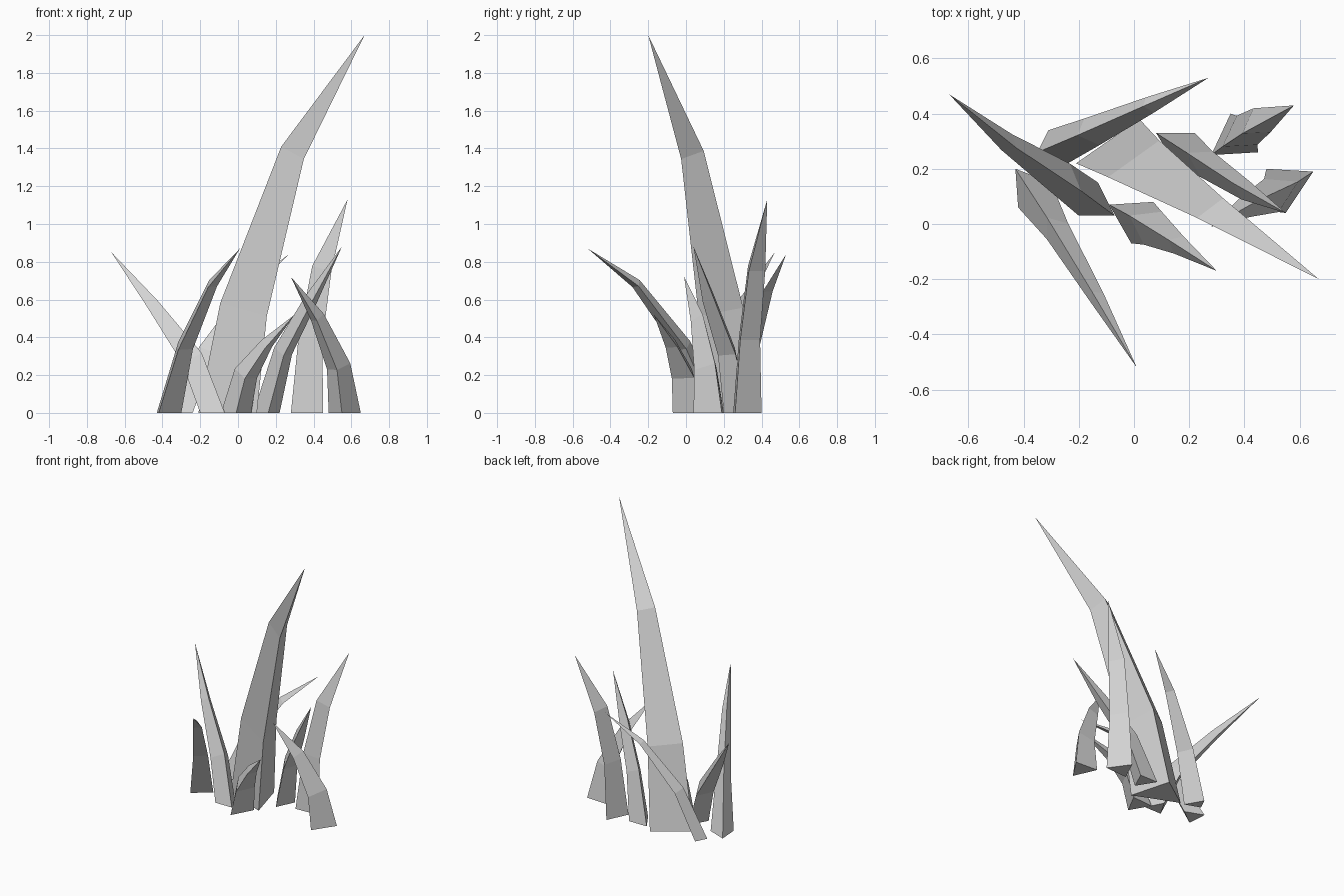
import bpy
import bmesh
from mathutils import Vector

default_cube = bpy.data.objects.get("Cube")
if default_cube:
    bpy.data.objects.remove(default_cube, do_unlink=True)

# Single pale grey material shared by every blade
grey = bpy.data.materials.new("pale_grey")
grey.use_nodes = True
colour = (0.65, 0.65, 0.65, 1)
grey.diffuse_color = colour
grey.node_tree.nodes["Principled BSDF"].inputs["Base Color"].default_value = colour


def blade(name, base, middle, upper, tip, middle_scale, upper_scale):
    """Three-sided curved spike: a ground triangle swept along a bent path to a point."""
    corners = [Vector((x, y, 0)) for x, y in base]
    root = sum(corners, Vector()) / len(corners)
    offsets = [corner - root for corner in corners]
    path = [root, Vector(middle), Vector(upper), Vector(tip)]
    bm = bmesh.new()

    # Base ring stays on the ground, the next rings tilt with the path
    rings = [[bm.verts.new(corner) for corner in corners]]
    for i, scale in ((1, middle_scale), (2, upper_scale)):
        before = (path[i] - path[i - 1]).normalized()
        after = (path[i + 1] - path[i]).normalized()
        tilt = Vector((0, 0, 1)).rotation_difference(before + after)
        rings.append([bm.verts.new(path[i] + tilt @ (offset * scale))
                      for offset in offsets])
    point = bm.verts.new(path[-1])

    # Underside, side panels and pointed end
    bm.faces.new(rings[0])
    for k in range(len(corners)):
        n = (k + 1) % len(corners)
        for low, high in zip(rings, rings[1:]):
            bm.faces.new((low[k], low[n], high[n], high[k]))
        bm.faces.new((rings[-1][k], rings[-1][n], point))
    bmesh.ops.recalc_face_normals(bm, faces=bm.faces)

    mesh = bpy.data.meshes.new(name)
    bm.to_mesh(mesh)
    bm.free()
    mesh.materials.append(grey)
    blade_object = bpy.data.objects.new(name, mesh)
    bpy.context.collection.objects.link(blade_object)


# Tall central blade
blade("tall_blade", base=[(-.21, .22), (.02, .38), (.1, .09)],
      middle=(.05, .18, .55), upper=(.3, .03, 1.38), tip=(.67, -.2, 2),
      middle_scale=.82, upper_scale=.43)

# Blades on the right side of the clump
blade("right_blade", base=[(-.2, .03), (-.07, .03), (-.13, .15)],
      middle=(-.24, .15, .28), upper=(-.45, .29, .57), tip=(-.67, .47, .85),
      middle_scale=.9, upper_scale=.5)
blade("front_right_blade", base=[(-.42, .06), (-.3, .15), (-.43, .2)],
      middle=(-.29, -.01, .35), upper=(-.14, -.26, .68), tip=(.01, -.52, .87),
      middle_scale=.64, upper_scale=.38)
blade("back_right_blade", base=[(-.31, .34), (-.35, .26), (-.24, .22)],
      middle=(-.17, .33, .33), upper=(.05, .43, .65), tip=(.27, .53, .84),
      middle_scale=.8, upper_scale=.45)

# Short blade in front
blade("short_front_blade", base=[(-.09, .07), (-.01, -.07), (.07, .08)],
      middle=(.04, 0, .2), upper=(.15, -.07, .36), tip=(.3, -.17, .52),
      middle_scale=.8, upper_scale=.42)

# Blades on the left side of the clump
blade("inner_left_blade", base=[(.16, .2), (.22, .33), (.08, .33)],
      middle=(.24, .23, .32), upper=(.39, .13, .6), tip=(.55, .04, .88),
      middle_scale=.72, upper_scale=.5)
blade("back_left_blade", base=[(.28, .25), (.45, .26), (.35, .4)],
      middle=(.38, .32, .39), upper=(.44, .36, .76), tip=(.58, .43, 1.13),
      middle_scale=.75, upper_scale=.62)
blade("outer_left_blade", base=[(.65, .19), (.55, .04), (.48, .2)],
      middle=(.53, .12, .24), upper=(.42, .07, .5), tip=(.28, -.01, .72),
      middle_scale=.75, upper_scale=.45)
